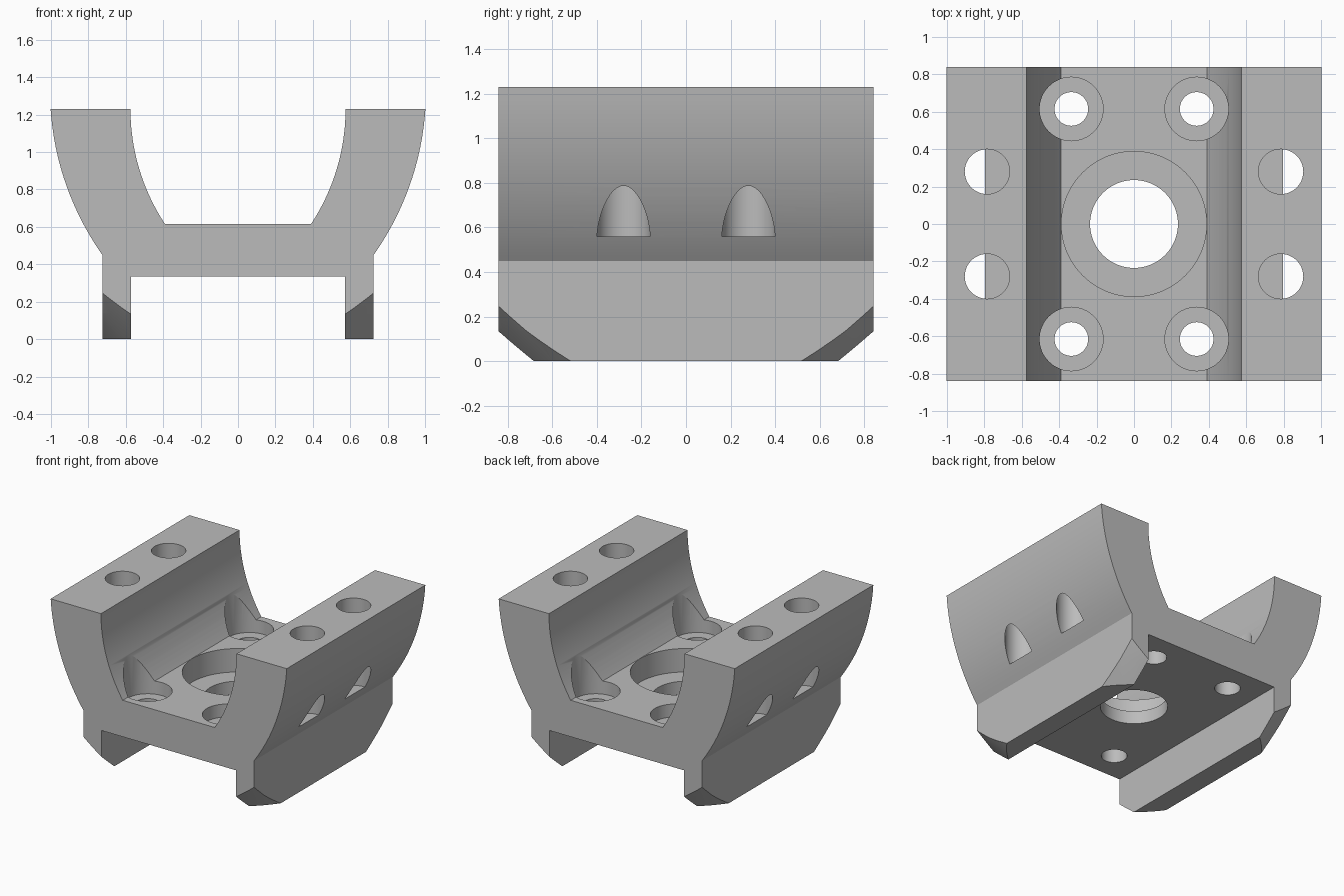
import bpy
import bmesh
import math

cube = bpy.data.objects.get("Cube")
if cube:
    bpy.data.objects.remove(cube, do_unlink=True)

HALF_LENGTH = 0.84
TOP = 1.23
FLOOR = 0.615


def make_object(name, bm):
    bmesh.ops.recalc_face_normals(bm, faces=bm.faces[:])
    mesh = bpy.data.meshes.new(name)
    bm.to_mesh(mesh)
    bm.free()
    obj = bpy.data.objects.new(name, mesh)
    bpy.context.scene.collection.objects.link(obj)
    return obj


def arc(cx, cz, start, end, steps):
    """Points from start to end around a centre."""
    a0 = math.atan2(start[1] - cz, start[0] - cx)
    a1 = math.atan2(end[1] - cz, end[0] - cx)
    radius = math.hypot(start[0] - cx, start[1] - cz)
    points = []
    for i in range(steps + 1):
        a = a0 + (a1 - a0) * i / steps
        points.append((cx + radius * math.cos(a), cz + radius * math.sin(a)))
    return points


def turned(name, profile, x=0, y=0, sides=64):
    """Closed solid of revolution from (radius, height) points."""
    bm = bmesh.new()
    rings = []
    for r, z in profile:
        rings.append([bm.verts.new((x + r * math.cos(math.tau * i / sides),
                                    y + r * math.sin(math.tau * i / sides), z))
                      for i in range(sides)])
    for low, high in zip(rings, rings[1:]):
        for i in range(sides):
            j = (i + 1) % sides
            bm.faces.new((low[i], low[j], high[j], high[i]))
    bm.faces.new(rings[0][::-1])
    bm.faces.new(rings[-1])
    obj = make_object(name, bm)
    obj.hide_render = True
    return obj


# Cradle cross-section: half outline, mirrored and extruded along y
half = [(0.572, 0.335), (0.572, 0), (0.725, 0)]
half += arc(-0.517, 1.33, (0.725, 0.45), (1.0, TOP), 20)
half += arc(-0.54, TOP, (0.575, TOP), (0.39, FLOOR), 20)
outline = half + [(-x, z) for x, z in reversed(half)]
bm = bmesh.new()
face = bm.faces.new([bm.verts.new((x, -HALF_LENGTH, z)) for x, z in outline])
extruded = bmesh.ops.extrude_face_region(bm, geom=[face])["geom"]
bmesh.ops.translate(bm, vec=(0, 2 * HALF_LENGTH, 0),
                    verts=[v for v in extruded if isinstance(v, bmesh.types.BMVert)])
cradle = make_object("cradle_bracket", bm)

# Conical envelope trims the foot corners
envelope = turned("foot_corner_trim", [(0.79, -0.1), (0.89, 0), (1.018, 0.135),
                                       (1.113, 0.25), (1.5, 0.75), (1.5, 1.5)], sides=128)

# Stepped centre bore, counterbored screw holes and blind holes in the arms
cutters = [turned("centre_bore", [(0.235, 0.2), (0.235, 0.435), (0.388, 0.435), (0.388, 1.4)])]
for sx in (-1, 1):
    for sy in (-1, 1):
        cutters.append(turned("screw_hole", [(0.09, 0.2), (0.09, 0.515), (0.17, 0.515), (0.17, 1.4)],
                              sx * 0.335, sy * 0.615, 48))
        cutters.append(turned("arm_hole", [(0.12, 0.56), (0.12, 1.4)],
                              sx * 0.785, sy * 0.28, 48))

bpy.ops.object.select_all(action="DESELECT")
bpy.context.view_layer.objects.active = cradle
cradle.select_set(True)
for tool in [envelope] + cutters:
    mod = cradle.modifiers.new(tool.name, "BOOLEAN")
    mod.solver = "EXACT"
    mod.operation = "INTERSECT" if tool is envelope else "DIFFERENCE"
    mod.object = tool
    bpy.ops.object.modifier_apply(modifier=mod.name)
for tool in [envelope] + cutters:
    bpy.data.objects.remove(tool, do_unlink=True)

# Plain grey finish
grey = bpy.data.materials.new("plain_grey")
grey.use_nodes = True
colour = (0.5, 0.5, 0.5, 1)
grey.diffuse_color = colour
grey.node_tree.nodes["Principled BSDF"].inputs["Base Color"].default_value = colour
cradle.data.materials.clear()
cradle.data.materials.append(grey)
bpy.ops.object.shade_smooth_by_angle(angle=math.radians(25))
